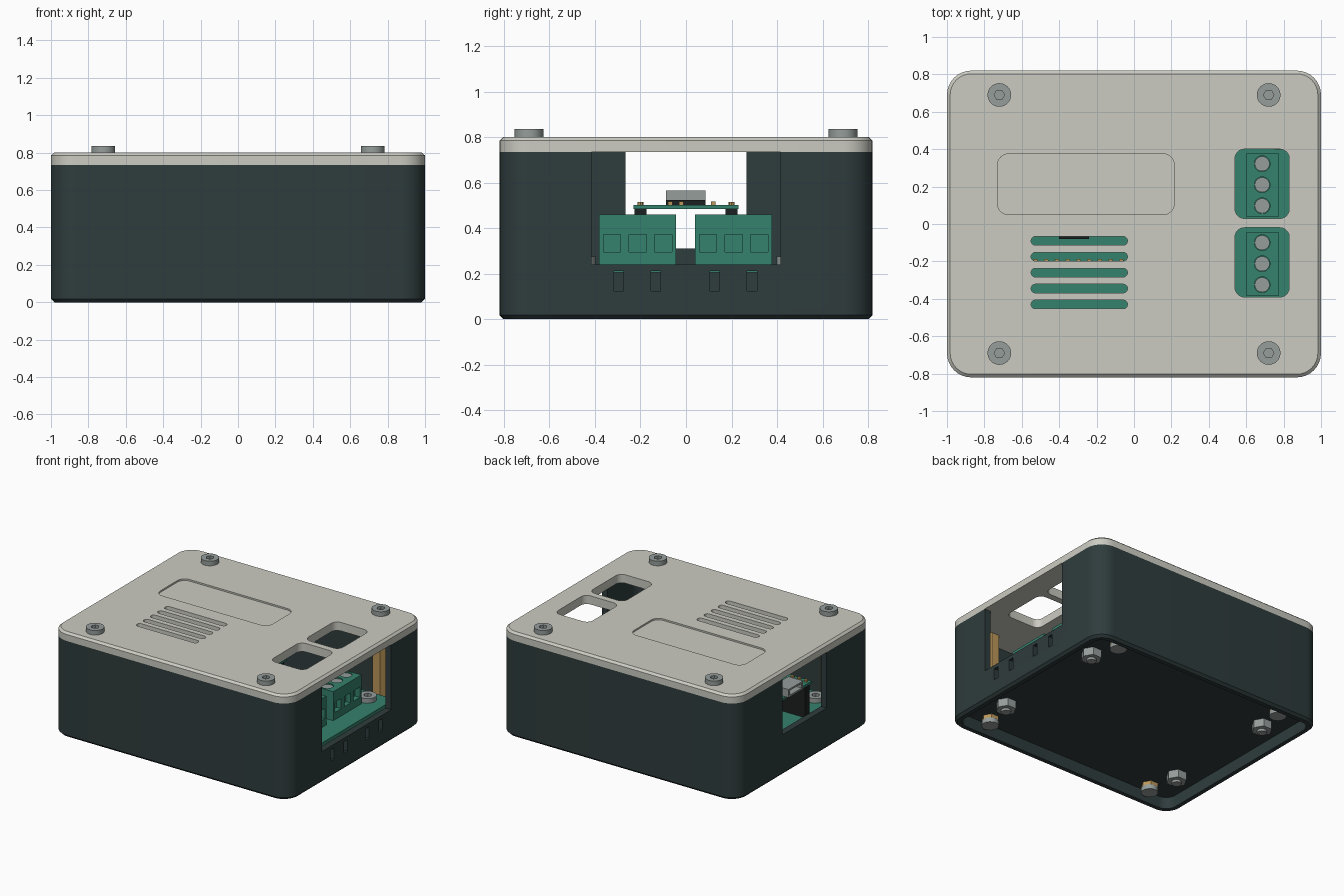
import bpy, bmesh, math
from mathutils import Vector

if "Cube" in bpy.data.objects:
    bpy.data.objects.remove(bpy.data.objects["Cube"], do_unlink=True)


def material(name, rgb):
    m = bpy.data.materials.new(name)
    m.use_nodes = True
    m.diffuse_color = (*rgb, 1)
    m.node_tree.nodes["Principled BSDF"].inputs["Base Color"].default_value = (*rgb, 1)
    return m


SHELL = material("dark slate plastic", (0.028, 0.045, 0.046))
LID = material("warm grey plastic", (0.60, 0.60, 0.54))
GREEN = material("board green", (0.036, 0.22, 0.15))
STEEL = material("steel", (0.30, 0.34, 0.33))
BRASS = material("brass", (0.50, 0.31, 0.10))
BLACK = material("black plastic", (0.012, 0.014, 0.014))


def build(name, rings, mat):
    """Closed solid lofted through rings of equal length."""
    bm = bmesh.new()
    loops = [[bm.verts.new(p) for p in ring] for ring in rings]
    n = len(loops[0])
    bm.faces.new(loops[0][::-1])
    bm.faces.new(loops[-1])
    for a, b in zip(loops, loops[1:]):
        for i in range(n):
            j = (i + 1) % n
            bm.faces.new((a[i], a[j], b[j], b[i]))
    bmesh.ops.recalc_face_normals(bm, faces=bm.faces)
    mesh = bpy.data.meshes.new(name)
    bm.to_mesh(mesh)
    bm.free()
    if mat:
        mesh.materials.append(mat)
    ob = bpy.data.objects.new(name, mesh)
    bpy.context.collection.objects.link(ob)
    return ob


def slab(name, x, y, levels, r, mat=None, seg=8):
    """Rounded rectangle; levels are (z, inset) pairs."""
    cx, cy = (x[0] + x[1]) / 2, (y[0] + y[1]) / 2
    hx, hy = (x[1] - x[0]) / 2 - r, (y[1] - y[0]) / 2 - r
    rings = []
    for z, inset in levels:
        ring = []
        for q, (sx, sy) in enumerate(((1, 1), (-1, 1), (-1, -1), (1, -1))):
            for k in range(seg + 1):
                t = (q + k / seg) * math.pi / 2
                ring.append((cx + sx * hx + (r - inset) * math.cos(t),
                             cy + sy * hy + (r - inset) * math.sin(t), z))
        rings.append(ring)
    return build(name, rings, mat)


def box(name, x, y, z, mat=None):
    return build(name, [[(x[0], y[0], h), (x[1], y[0], h), (x[1], y[1], h), (x[0], y[1], h)]
                        for h in z], mat)


def rod(name, x, y, z, r, mat=None, n=24):
    return build(name, [[(x + r * math.cos(math.tau * k / n), y + r * math.sin(math.tau * k / n), h)
                         for k in range(n)] for h in z], mat)


def cut(ob, *cutters):
    bpy.context.view_layer.objects.active = ob
    for c in cutters:
        mod = ob.modifiers.new("cut", 'BOOLEAN')
        mod.operation = 'DIFFERENCE'
        mod.solver = 'EXACT'
        mod.object = c
        bpy.ops.object.modifier_apply(modifier=mod.name)
        bpy.data.objects.remove(c, do_unlink=True)


def smooth(ob):
    bpy.ops.object.select_all(action='DESELECT')
    ob.select_set(True)
    bpy.context.view_layer.objects.active = ob
    bpy.ops.object.shade_smooth_by_angle(angle=math.radians(28))


def corners(x, y):
    return [(sx * x, sy * y) for sx in (-1, 1) for sy in (-1, 1)]


SEAM, TOP, WALL = 0.735, 0.80, 0.05
WX, WY = 1.0, 0.82
FLOOR = (0.09, 0.12)
BOARD = (0.205, 0.24)
LID_SCREWS, BOARD_SCREWS = corners(0.72, 0.69), corners(0.77, 0.46)

# Case: hollow tub with a recessed underside and cable openings
case = slab("case", (-WX, WX), (-WY, WY), [(0, 0.018), (0.018, 0), (SEAM, 0)], 0.13, SHELL)
IX, IY = (-WX + WALL, WX - WALL), (-WY + WALL, WY - WALL)
cut(case,
    slab("cavity", IX, IY, [(FLOOR[1], 0), (1, 0)], 0.08),
    slab("underside", IX, IY, [(-0.1, 0), (FLOOR[0], 0)], 0.08),
    box("terminal_opening", (0.9, 1.1), (-0.415, 0.415), (0.24, 1)),
    box("usb_opening", (-1.1, -0.9), (-0.265, 0.265), (0.31, 1)))
for y in (-0.295, -0.133, 0.127, 0.29):
    cut(case, box("wall_slot", (0.9, 1.1), (y - 0.021, y + 0.021), (0.125, 0.213)))
smooth(case)

# Lid: chamfered plate with terminal windows, vents and a shallow label panel
lid = slab("lid", (-WX, WX), (-WY, WY), [(SEAM, 0), (TOP - 0.015, 0), (TOP, 0.017)], 0.13, LID)
THROUGH = [(0.6, 0), (1, 0)]
for y in ((0.03, 0.40), (-0.39, -0.02)):
    cut(lid, slab("window", (0.54, 0.83), y, THROUGH, 0.05))
for i in range(5):
    y = -0.09 - 0.085 * i
    cut(lid, slab("vent", (-0.55, -0.035), (y - 0.023, y + 0.023), THROUGH, 0.0225))
cut(lid, slab("label", (-0.73, 0.215), (0.05, 0.375), [(TOP - 0.012, 0), (1, 0)], 0.06))
smooth(lid)

# Lid screws on hexagonal standoffs, with matching screws underneath
for x, y in LID_SCREWS:
    head = rod("lid_screw", x, y, (TOP, 0.835), 0.063, STEEL, 32)
    cut(head, rod("socket", x, y, (0.815, 0.9), 0.028, None, 6))
    smooth(head)
    rod("standoff", x, y, (FLOOR[1], SEAM), 0.065, BRASS, 6)
    rod("standoff_foot", x, y, (0.06, FLOOR[0]), 0.06, BRASS, 6)
    smooth(rod("bottom_screw", x, y, (0.025, 0.06), 0.06, STEEL, 16))

# Main circuit board with its spacers, bolts and nuts
slab("main_board", (-0.92, 0.92), (-0.57, 0.57), [(z, 0) for z in BOARD], 0.04, GREEN, 4)
for x, y in BOARD_SCREWS:
    smooth(rod("board_spacer", x, y, (FLOOR[1], BOARD[0]), 0.06, SHELL))
    bolt = rod("board_screw", x, y, (BOARD[1], 0.275), 0.063, STEEL)
    cut(bolt, rod("socket", x, y, (0.255, 0.4), 0.028, None, 6))
    smooth(bolt)
    rod("board_nut", x, y, (0.03, FLOOR[0]), 0.072, STEEL, 6)
    smooth(rod("bolt_end", x, y, (0.012, 0.03), 0.034, STEEL, 16))

# Screw terminals: three wire entries and clamp screws each
for y0 in (-0.382, 0.04):
    block = box("terminal_block", (0.60, 0.775), (y0, y0 + 0.337), (BOARD[1], 0.46), GREEN)
    for k in range(3):
        y = y0 + 0.057 + 0.1125 * k
        cut(block, box("wire_entry", (0.735, 0.9), (y - 0.038, y + 0.038), (0.295, 0.373)),
            rod("screw_well", 0.685, y, (0.43, 0.6), 0.042))
        smooth(rod("clamp_screw", 0.685, y, (0.425, 0.452), 0.04, STEEL))

# Controller module raised on two header strips
box("module_board", (-0.90, 0.25), (-0.23, 0.23), (0.485, 0.503), GREEN)
for y in (-0.2, 0.2):
    box("header_strip", (-0.88, 0.23), (y - 0.027, y + 0.027), (BOARD[1], 0.485), BLACK)
    for k in range(20):
        smooth(rod("header_pin", -0.87 + 0.0573 * k, y, (0.49, 0.515), 0.014, BRASS, 8))

# Module components: usb socket, chip and debug pins
usb = box("usb_socket", (-0.925, -0.80), (-0.088, 0.086), (0.503, 0.565), STEEL)
cut(usb, box("usb_mouth", (-1, -0.83), (-0.07, 0.068), (0.517, 0.552)))
box("processor", (-0.40, -0.24), (-0.08, 0.08), (0.503, 0.522), BLACK)
box("radio_shield", (-0.02, 0.17), (-0.088, 0.086), (0.503, 0.523), BLACK)
for y in (-0.07, -0.02, 0.12):
    box("solder_pad", (0.20, 0.24), (y - 0.01, y + 0.01), (0.503, 0.518), BRASS)
